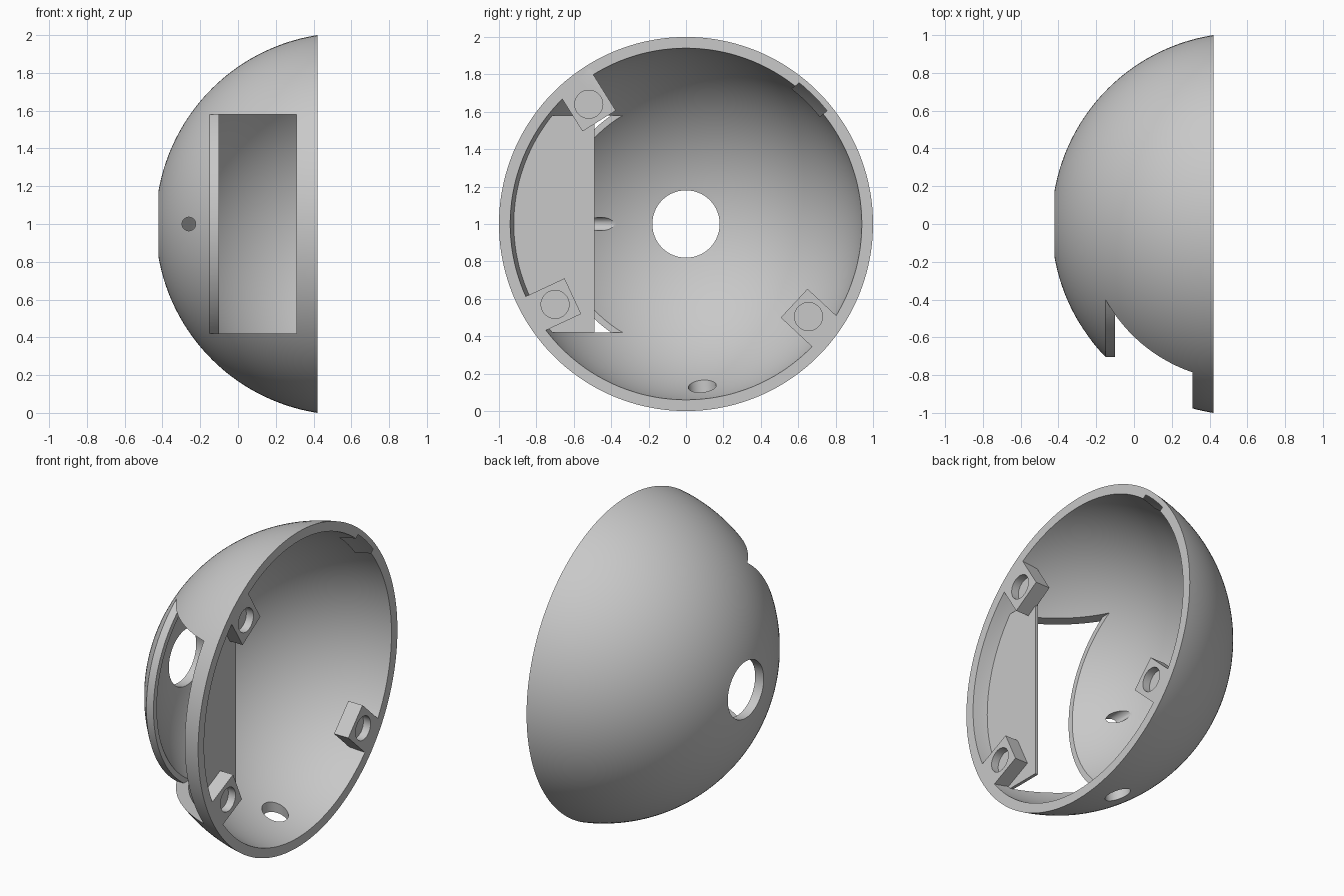
import bpy, bmesh, math
from mathutils import Matrix, Vector

if "Cube" in bpy.data.objects:
    bpy.data.objects.remove(bpy.data.objects["Cube"])

RIM, CX, CZ = 0.42, 0.576, 1.0       # rim plane and sphere centre
R_OUT, R_IN, R_PORT = 1.012, 0.953, 0.18

grey = bpy.data.materials.new("light_grey")
grey.use_nodes = True
colour = (0.58, 0.58, 0.58, 1)
grey.diffuse_color = colour
grey.node_tree.nodes["Principled BSDF"].inputs["Base Color"].default_value = colour


def make(name, bm):
    bmesh.ops.recalc_face_normals(bm, faces=bm.faces)
    mesh = bpy.data.meshes.new(name)
    bm.to_mesh(mesh)
    bm.free()
    mesh.materials.append(grey)
    ob = bpy.data.objects.new(name, mesh)
    bpy.context.collection.objects.link(ob)
    return ob


def box(name, low, high, place=Matrix()):
    low, high = Vector(low), Vector(high)
    bm = bmesh.new()
    bmesh.ops.create_cube(bm, size=1, matrix=place
                          @ Matrix.Translation((low + high) / 2)
                          @ Matrix.Diagonal((*(high - low), 1)))
    return make(name, bm)


def rod(name, start, end, radius, sides=64):
    start, end = Vector(start), Vector(end)
    axis = end - start
    turn = axis.to_track_quat('Z', 'Y').to_matrix().to_4x4()
    bm = bmesh.new()
    bmesh.ops.create_cone(bm, cap_ends=True, segments=sides, radius1=radius,
                          radius2=radius, depth=axis.length,
                          matrix=Matrix.Translation((start + end) / 2) @ turn)
    return make(name, bm)


def lathe(name, profile, steps=144):
    """Spin (x, radius) points around the horizontal axis."""
    bm = bmesh.new()
    verts = [bm.verts.new((x, 0, CZ + r)) for x, r in profile]
    edges = [bm.edges.new((v, verts[(i + 1) % len(verts)])) for i, v in enumerate(verts)]
    bmesh.ops.spin(bm, geom=verts + edges, cent=(0, 0, CZ), axis=(1, 0, 0),
                   angle=math.tau, steps=steps, use_duplicate=False)
    bmesh.ops.remove_doubles(bm, verts=bm.verts, dist=1e-4)
    return make(name, bm)


def combine(target, tool, operation):
    mod = target.modifiers.new(operation, 'BOOLEAN')
    mod.operation, mod.solver, mod.object = operation, 'EXACT', tool
    bpy.context.view_layer.objects.active = target
    bpy.ops.object.modifier_apply(modifier=mod.name)
    bpy.data.objects.remove(tool)


def arc(radius, count=40):
    """Profile of a sphere from the port edge to the rim."""
    first = math.asin(R_PORT / radius)
    last = math.acos((CX - RIM) / radius)
    angles = [first + (last - first) * i / count for i in range(count + 1)]
    return [(CX - radius * math.cos(a), radius * math.sin(a)) for a in angles]


def clip_to_shell(ob):
    bm = bmesh.new()
    bmesh.ops.create_uvsphere(bm, u_segments=96, v_segments=48, radius=0.98,
                              matrix=Matrix.Translation((CX, 0, CZ)))
    combine(ob, make("clip_ball", bm), 'INTERSECT')


# Domed shell with a round port at its pole
shell = lathe("domed_shell", arc(R_OUT) + arc(R_IN)[::-1])

# Rectangular window with a curved rebate along its inner edge
window = box("window_cutter", (-0.15, -1.2, CZ - 0.58), (0.31, -0.1, CZ + 0.58))
combine(window, rod("rebate", (-0.3, 0, CZ), (-0.10, 0, CZ), 0.705, 144), 'DIFFERENCE')
combine(shell, window, 'DIFFERENCE')

# Small front hole and the cable hole underneath
combine(shell, rod("front_hole", (-0.26, -0.9, CZ), (-0.26, -0.2, CZ), 0.036), 'DIFFERENCE')
combine(shell, rod("cable_hole", (0.2, 0.07, CZ - 0.7), (0.2, 0.115, CZ - 1.15), 0.075),
        'DIFFERENCE')

# Thin wall beside the window
wall = box("window_wall", (0.31, -1.1, CZ - 0.58), (0.33, -0.49, CZ + 0.58))
clip_to_shell(wall)
combine(shell, wall, 'UNION')

# Four screw blocks flush with the rim: y, z, turn in degrees
blocks = [(-0.52, 1.64, 122), (0.575, 1.595, 39), (-0.70, 0.57, 205), (0.655, 0.505, -43)]
for y, z, turn in blocks:
    place = Matrix.Translation((0, y, z)) @ Matrix.Rotation(math.radians(turn), 4, 'X')
    block = box("screw_block", (RIM - 0.1, -0.105, -0.105), (RIM, 0.25, 0.105), place)
    clip_to_shell(block)
    combine(shell, block, 'UNION')
    combine(shell, rod("screw_hole", (RIM - 0.05, y, z), (RIM + 0.1, y, z), 0.075, 48),
            'DIFFERENCE')

# Smooth dome with crisp cut edges
bpy.ops.object.select_all(action='DESELECT')
shell.select_set(True)
bpy.context.view_layer.objects.active = shell
bpy.ops.object.shade_smooth_by_angle(angle=math.radians(25))
